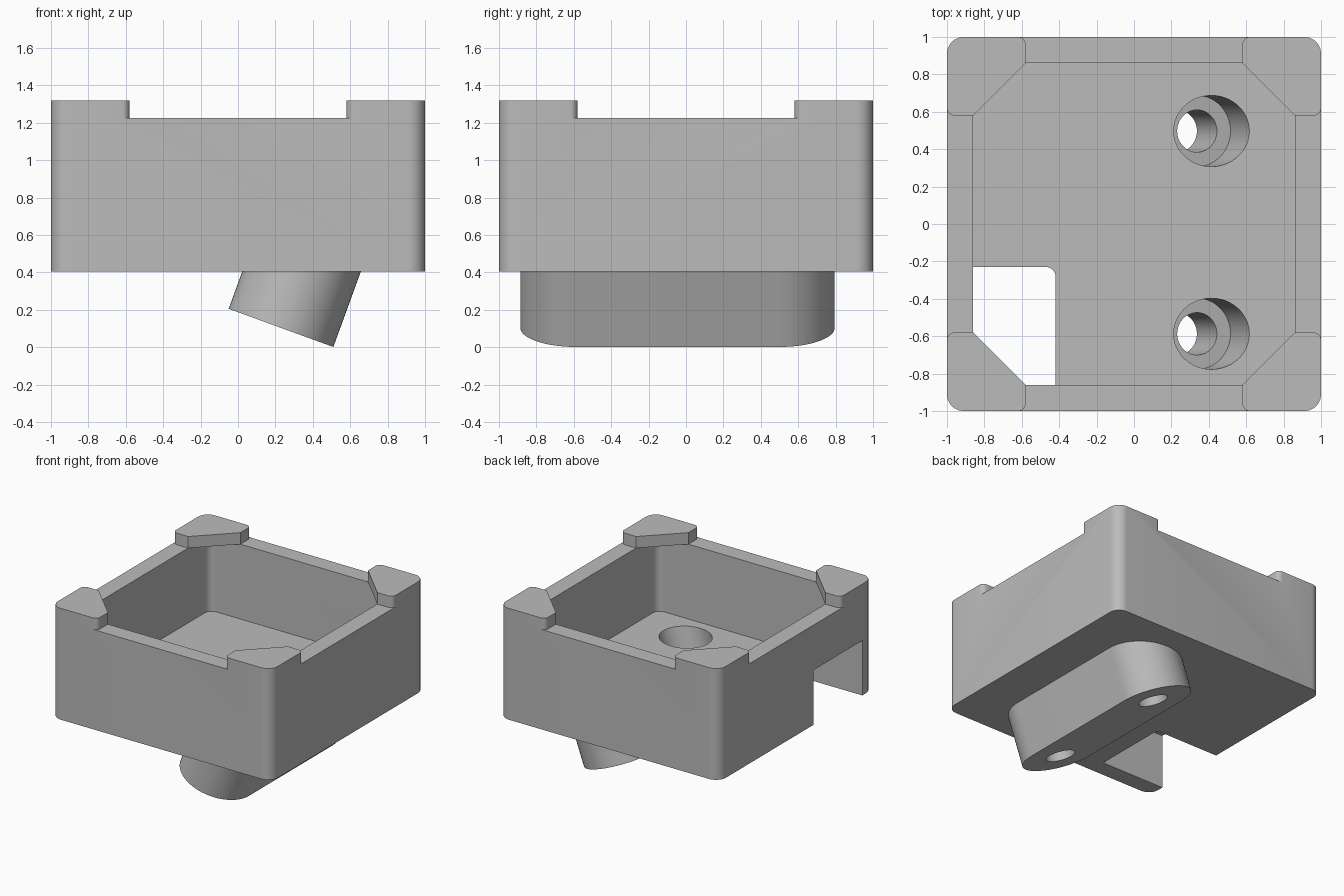
import bpy, bmesh, math
from mathutils import Matrix, Vector

if "Cube" in bpy.data.objects:
    bpy.data.objects.remove(bpy.data.objects["Cube"], do_unlink=True)

gray = bpy.data.materials.new("plain gray")
gray.use_nodes = True
gray.diffuse_color = (0.5, 0.5, 0.5, 1)
gray.node_tree.nodes["Principled BSDF"].inputs["Base Color"].default_value = (0.5, 0.5, 0.5, 1)


def arc(cx, cy, r, start, end, steps):
    angles = [math.radians(start + (end - start) * i / steps) for i in range(steps + 1)]
    return [(cx + r * math.cos(a), cy + r * math.sin(a)) for a in angles]


def rounded_square(half, r):
    c = half - r
    corners = [(c, c), (-c, c), (-c, -c), (c, -c)]
    return [p for i, (x, y) in enumerate(corners) for p in arc(x, y, r, 90 * i, 90 * i + 90, 10)]


def circle(r, y):
    return arc(0, y, r, 0, 360, 64)[:-1]


def prism(name, profile, low, high, matrix=Matrix(), flat_top=None):
    """Extrude a profile along the matrix's z; flat_top ends it on a level plane."""
    axis = matrix.to_3x3() @ Vector((0, 0, 1))
    bottom = [matrix @ Vector((x, y, low)) for x, y in profile]
    if flat_top is None:
        top = [p + axis * (high - low) for p in bottom]
    else:
        top = [p + axis * ((flat_top - p.z) / axis.z) for p in bottom]
    bm = bmesh.new()
    b = [bm.verts.new(p) for p in bottom]
    t = [bm.verts.new(p) for p in top]
    bm.faces.new(b)
    bm.faces.new(t)
    for i in range(len(b)):
        j = (i + 1) % len(b)
        bm.faces.new((b[i], b[j], t[j], t[i]))
    bmesh.ops.recalc_face_normals(bm, faces=bm.faces)
    mesh = bpy.data.meshes.new(name)
    bm.to_mesh(mesh)
    bm.free()
    mesh.materials.append(gray)
    obj = bpy.data.objects.new(name, mesh)
    bpy.context.collection.objects.link(obj)
    return obj


def combine(target, tool, operation):
    mod = target.modifiers.new(operation, 'BOOLEAN')
    mod.operation, mod.object, mod.solver = operation, tool, 'EXACT'
    bpy.ops.object.select_all(action='DESELECT')
    bpy.context.view_layer.objects.active = target
    target.select_set(True)
    bpy.ops.object.modifier_apply(modifier=mod.name)
    bpy.data.objects.remove(tool, do_unlink=True)


# Outer block
housing = prism("housing", rounded_square(1, 0.09), 0.405, 1.32)

# Tilted boss under the floor
tilt = Matrix.Translation((0.23, -0.045, 0.103)) @ Matrix.Rotation(math.radians(20), 4, 'Y')
pitch, radius = 0.542, 0.298
capsule = arc(0, pitch, radius, 0, 180, 32) + arc(0, -pitch, radius, 180, 360, 32)
combine(housing, prism("boss", capsule, 0, 0, tilt, flat_top=0.5), 'UNION')

# Open cavity, leaving the overhanging corner tabs above it
combine(housing, prism("cavity", rounded_square(0.86, 0.06), 0.61, 1.225), 'DIFFERENCE')

# Space between the four corner tabs
right = [(0.62, 1.2)] + arc(0.62, 0.96, 0.04, 90, 180, 6) + [(0.58, 0.86)]
side = [(-x, y) for x, y in reversed(right)] + right
notches = []
for turn in range(4):
    notches += side
    side = [(y, -x) for x, y in side]
combine(housing, prism("tab_gap", notches, 1.225, 1.5), 'DIFFERENCE')

# Opening through the floor and the lower side wall
opening = [(-1.2, -0.23), (-1.2, -0.86), (-0.42, -0.86)] + arc(-0.47, -0.28, 0.05, 0, 90, 8)
combine(housing, prism("opening", opening, 0.2, 0.855), 'DIFFERENCE')

# Stepped screw holes along the tilted axis
for y in (-pitch, pitch):
    combine(housing, prism("counterbore", circle(0.19, y), 0.313, 0.8, tilt), 'DIFFERENCE')
    combine(housing, prism("screw_hole", circle(0.113, y), -0.1, 0.4, tilt), 'DIFFERENCE')

bpy.ops.object.shade_smooth_by_angle(angle=math.radians(30))
